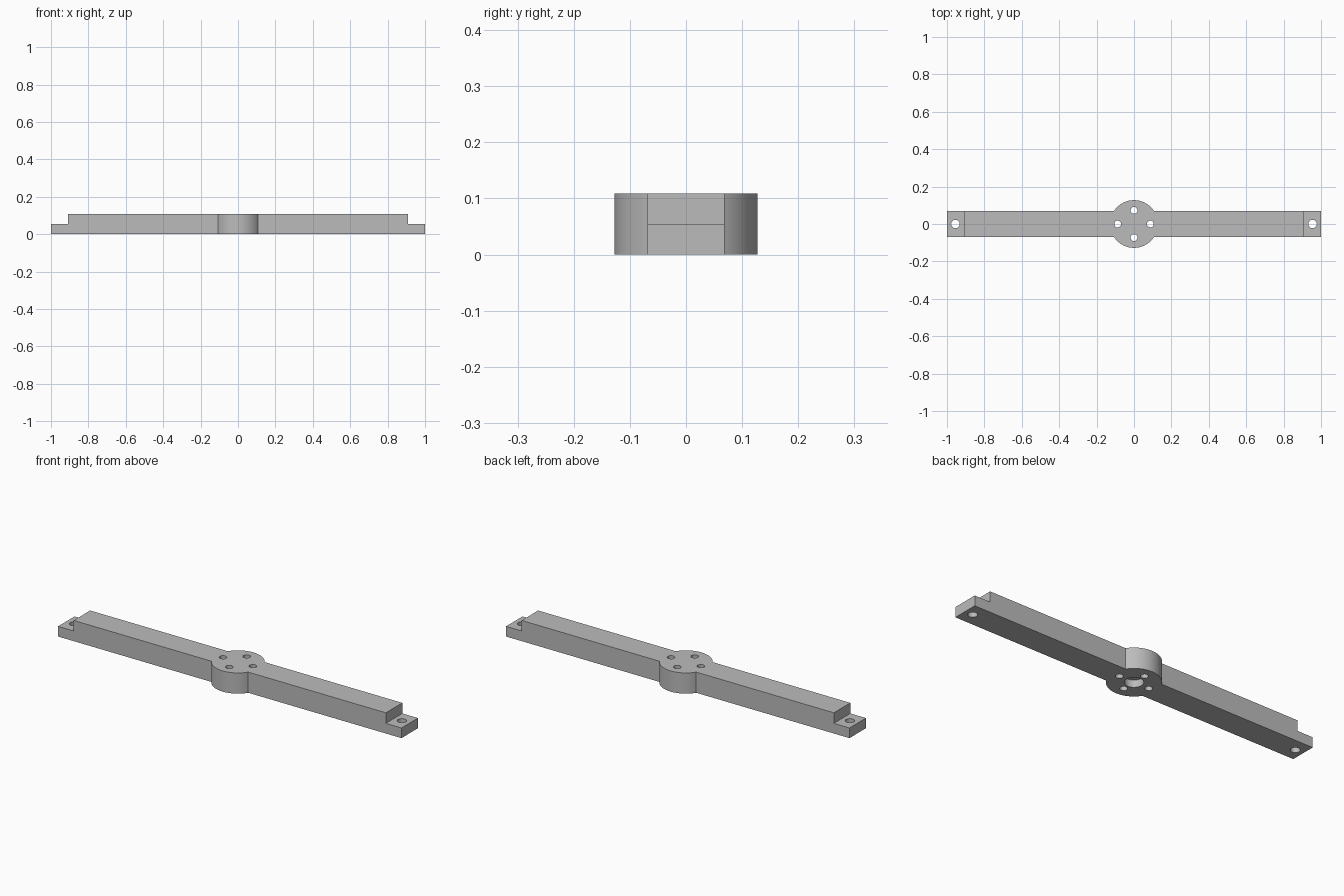
import bpy, bmesh, math
from mathutils import Matrix

if "Cube" in bpy.data.objects:
    bpy.data.objects.remove(bpy.data.objects["Cube"], do_unlink=True)

HEIGHT, STEP_Z = 0.109, 0.0535
HALF_WIDTH, HUB_RADIUS = 0.0685, 0.1275
STEP_LENGTH = 0.091
ARC_STEPS = 32

grey = bpy.data.materials.new("grey plastic")
grey.use_nodes = True
colour = (0.5, 0.5, 0.5, 1)
grey.diffuse_color = colour
grey.node_tree.nodes["Principled BSDF"].inputs["Base Color"].default_value = colour


def make_object(name, bm):
    bmesh.ops.recalc_face_normals(bm, faces=bm.faces)
    mesh = bpy.data.meshes.new(name)
    bm.to_mesh(mesh)
    bm.free()
    mesh.materials.append(grey)
    obj = bpy.data.objects.new(name, mesh)
    bpy.context.collection.objects.link(obj)
    return obj


def add_cylinder(bm, x, y, radius, z0, z1):
    bmesh.ops.create_cone(bm, cap_ends=True, segments=40, radius1=radius,
                          radius2=radius, depth=z1 - z0,
                          matrix=Matrix.Translation((x, y, (z0 + z1) / 2)))


def cut(target, cutter):
    cutter.hide_render = True
    mod = target.modifiers.new("cut", "BOOLEAN")
    mod.operation = "DIFFERENCE"
    mod.solver = "EXACT"
    mod.object = cutter
    bpy.ops.object.select_all(action="DESELECT")
    target.select_set(True)
    bpy.context.view_layer.objects.active = target
    bpy.ops.object.modifier_apply(modifier=mod.name)
    bpy.data.objects.remove(cutter, do_unlink=True)


# Bar outline with a round hub, extruded upward
start = math.asin(HALF_WIDTH / HUB_RADIUS)
arc = []
for i in range(ARC_STEPS + 1):
    a = start + (math.pi - 2 * start) * i / ARC_STEPS
    arc.append((HUB_RADIUS * math.cos(a), HUB_RADIUS * math.sin(a)))
half = [(1, HALF_WIDTH)] + arc + [(-1, HALF_WIDTH)]
outline = half + [(-x, -y) for x, y in half]
bm = bmesh.new()
base = bm.faces.new([bm.verts.new((x, y, 0)) for x, y in outline])
top = bmesh.ops.extrude_face_region(bm, geom=[base])["geom"]
bmesh.ops.translate(bm, vec=(0, 0, HEIGHT),
                    verts=[v for v in top if isinstance(v, bmesh.types.BMVert)])
bar = make_object("mounting_bar", bm)

# Lowered tabs at both ends
bm = bmesh.new()
for side in (-1, 1):
    size = Matrix.Diagonal((STEP_LENGTH * 2, 0.4, 0.2, 1))
    place = Matrix.Translation((side, 0, STEP_Z + 0.1))
    bmesh.ops.create_cube(bm, size=1, matrix=place @ size)
cut(bar, make_object("tab_cutter", bm))

# Screw holes in the tabs and hub, blind shaft recess underneath
bm = bmesh.new()
for side in (-1, 1):
    add_cylinder(bm, side * 0.9545, 0, 0.0227, -0.05, 0.2)
    add_cylinder(bm, side * 0.087, 0, 0.0182, -0.05, 0.2)
    add_cylinder(bm, 0, side * 0.073, 0.0182, -0.05, 0.2)
add_cylinder(bm, 0, 0, 0.0445, -0.05, 0.038)
cut(bar, make_object("hole_cutter", bm))

bpy.ops.object.shade_smooth_by_angle(angle=math.radians(30))
